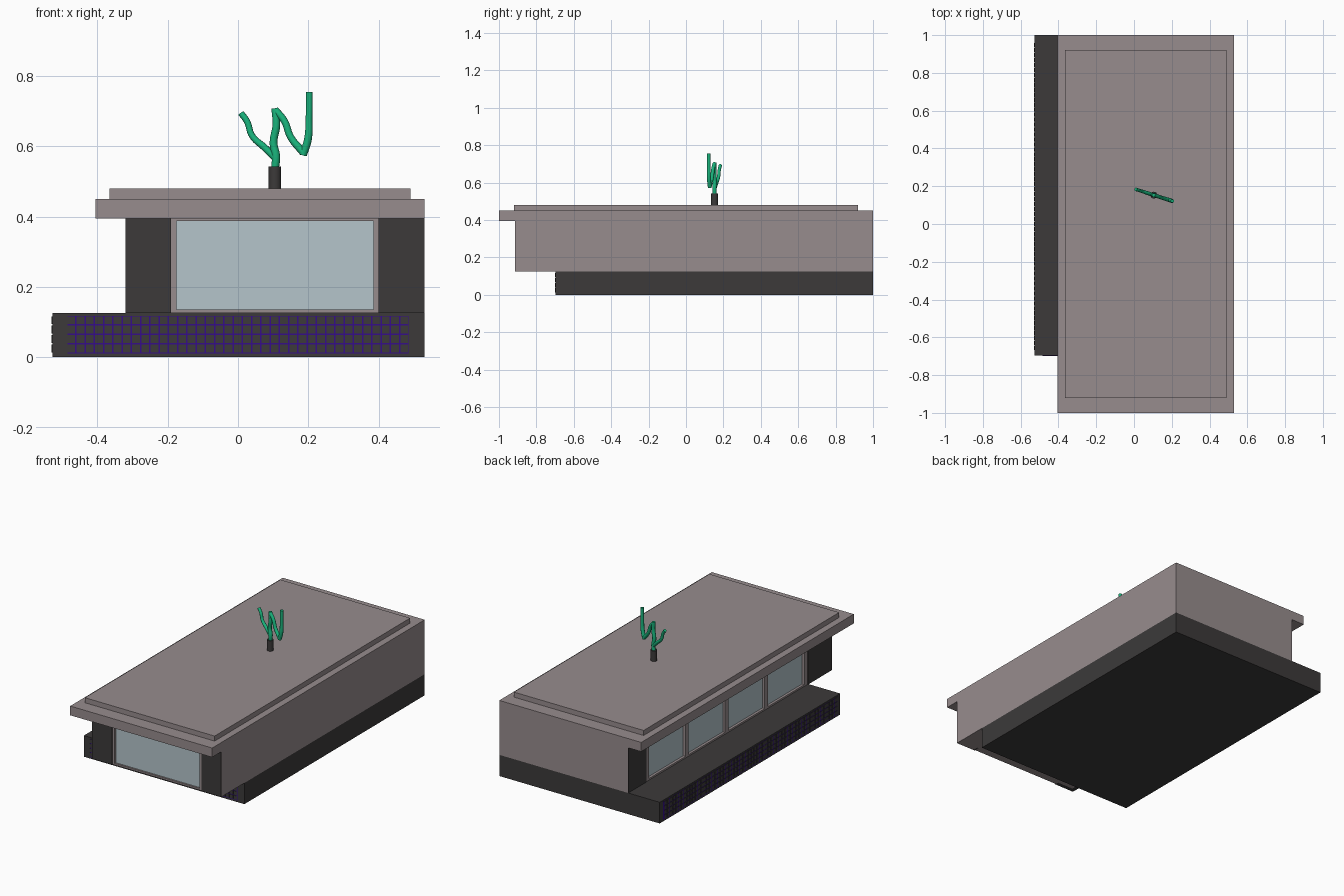
import bpy
from mathutils import Vector

if "Cube" in bpy.data.objects:
    bpy.data.objects.remove(bpy.data.objects["Cube"])


def material(name, rgb):
    m = bpy.data.materials.new(name)
    m.diffuse_color = (*rgb, 1)
    m.use_nodes = True
    m.node_tree.nodes["Principled BSDF"].inputs["Base Color"].default_value = m.diffuse_color
    return m


STONE = material("warm_grey", (0.31, 0.265, 0.27))
DARK = material("charcoal", (0.045, 0.042, 0.042))
GLASS = material("pale_glass", (0.46, 0.56, 0.60))
PURPLE = material("purple", (0.035, 0.004, 0.25))
GREEN = material("green", (0.01, 0.45, 0.20))


def box(name, x, y, z, mat):
    lo, hi = Vector((x[0], y[0], z[0])), Vector((x[1], y[1], z[1]))
    bpy.ops.mesh.primitive_cube_add(size=1)
    o = bpy.context.object
    o.name = name
    c, s = (lo + hi) / 2, hi - lo
    for v in o.data.vertices:
        v.co = Vector([v.co[i] * s[i] + c[i] for i in range(3)])
    o.data.materials.append(mat)
    return o


def array(o, count, step):
    m = o.modifiers.new("Array", 'ARRAY')
    m.count = count
    m.use_relative_offset = False
    m.use_constant_offset = True
    m.constant_offset_displace = step


# Base slab and two-step roof
box("base", (-0.527, 0.53), (-0.697, 1), (0, 0.126), DARK)
box("roof_slab", (-0.405, 0.53), (-1, 1), (0.395, 0.45), STONE)
box("roof_top", (-0.365, 0.49), (-0.92, 0.92), (0.44, 0.48), STONE)

# Walls
Z = (0.126, 0.396)
box("room_core", (-0.295, 0.525), (-0.89, 0.995), Z, STONE)
box("right_wall", (0.41, 0.53), (-0.913, 1), Z, STONE)
box("back_wall", (-0.319, 0.53), (0.84, 1), Z, STONE)

# Dark corner piers
box("front_left_pier", (-0.32, -0.19), (-0.915, -0.69), Z, DARK)
box("front_right_pier", (0.40, 0.529), (-0.915, -0.88), Z, DARK)
box("back_left_pier", (-0.32, -0.28), (0.83, 0.999), Z, DARK)

# Front window with frame
FY = (-0.91, -0.885)
box("front_glass", (-0.18, 0.39), (-0.9, -0.885), (0.13, 0.39), GLASS)
for n, x in (("left", (-0.19, -0.175)), ("right", (0.385, 0.40))):
    box("front_frame_" + n, x, FY, Z, STONE)

# Side windows with posts
SX = (-0.317, -0.29)
box("side_glass", (-0.302, -0.29), (-0.69, 0.83), (0.13, 0.39), GLASS)
post = box("side_posts", SX, (-0.69, -0.66), Z, STONE)
array(post, 5, (0, 0.3725, 0))

# Sills and heads of both windows
for n, z in (("sill", (0.126, 0.136)), ("head", (0.387, 0.396))):
    box("front_" + n, (-0.19, 0.40), FY, z, STONE)
    box("side_" + n, SX, (-0.69, 0.83), z, STONE)

# Purple panels covered with dark tiles
PITCH, TILE = 0.0263, 0.022
box("front_panel", (-0.485, 0.485), (-0.698, -0.69), (0.01, 0.117), PURPLE)
box("side_panel", (-0.528, -0.52), (-0.67, 0.97), (0.01, 0.117), PURPLE)
tile = box("front_tiles", (-0.485, -0.485 + TILE), (-0.70, -0.694), (0.014, 0.014 + TILE), DARK)
array(tile, 37, (PITCH, 0, 0))
array(tile, 4, (0, 0, 0.0268))
tile = box("side_tiles", (-0.53, -0.524), (-0.668, -0.668 + TILE), (0.014, 0.014 + TILE), DARK)
array(tile, 62, (0, PITCH, 0))
array(tile, 4, (0, 0, 0.0268))

# Plant pot
bpy.ops.mesh.primitive_cylinder_add(vertices=24, radius=0.018, depth=0.065, location=(0.105, 0.153, 0.51))
pot = bpy.context.object
pot.name = "plant_pot"
pot.data.materials.append(DARK)
bpy.ops.object.shade_smooth_by_angle()


# Tubular plant branches, given as (x, z, radius scale)
def branch(name, pts):
    c = bpy.data.curves.new(name, 'CURVE')
    c.dimensions = '3D'
    c.bevel_depth = 0.010
    c.bevel_resolution = 3
    c.use_fill_caps = True
    c.resolution_u = 6
    s = c.splines.new('BEZIER')
    s.bezier_points.add(len(pts) - 1)
    for p, (x, z, r) in zip(s.bezier_points, pts):
        p.co = (x, 0.153 - 0.32 * (x - 0.105), z)
        p.radius = r
        p.handle_left_type = p.handle_right_type = 'AUTO'
    c.materials.append(GREEN)
    bpy.context.collection.objects.link(bpy.data.objects.new(name, c))


branch("plant_stem", [(0.105, 0.535, 1.1), (0.108, 0.57, 1.2), (0.101, 0.61, 1.1), (0.109, 0.66, 1.1), (0.105, 0.708, 1)])
branch("plant_left_branch", [(0.107, 0.566, 1), (0.075, 0.597, 1), (0.04, 0.63, 0.9), (0.026, 0.67, 0.9), (0.009, 0.694, 0.9)])
branch("plant_right_branch", [(0.106, 0.704, 1), (0.132, 0.672, 1), (0.15, 0.626, 1), (0.186, 0.582, 1.1)])
branch("plant_right_tip", [(0.185, 0.575, 1.1), (0.199, 0.62, 1.1), (0.202, 0.68, 0.95), (0.203, 0.755, 0.95)])
